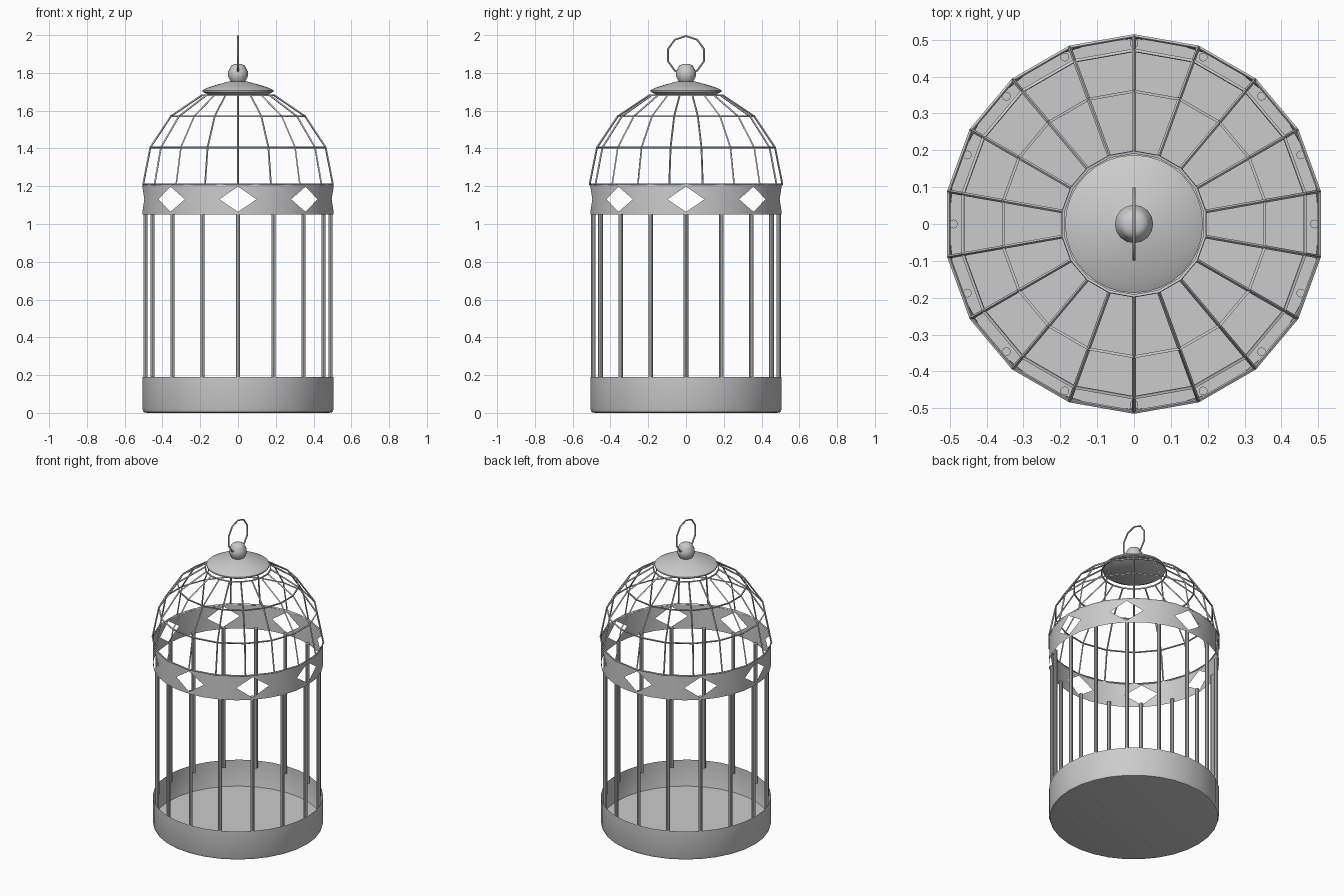
import bpy, bmesh
from math import sin, cos, pi, radians

cube = bpy.data.objects.get("Cube")
if cube:
    bpy.data.objects.remove(cube)

metal = bpy.data.materials.new("grey_metal")
metal.use_nodes = True
GREY = (0.6, 0.6, 0.6, 1)
metal.diffuse_color = GREY
metal.node_tree.nodes["Principled BSDF"].inputs["Base Color"].default_value = GREY


def finish(name, bm, smooth=True):
    bmesh.ops.remove_doubles(bm, verts=bm.verts, dist=1e-5)
    mesh = bpy.data.meshes.new(name)
    bm.to_mesh(mesh)
    bm.free()
    mesh.materials.append(metal)
    obj = bpy.data.objects.new(name, mesh)
    bpy.context.collection.objects.link(obj)
    if smooth:
        bpy.ops.object.select_all(action='DESELECT')
        obj.select_set(True)
        bpy.context.view_layer.objects.active = obj
        bpy.ops.object.shade_smooth_by_angle(angle=radians(35))
    return obj


def revolve(bm, profile, sides, start=0.0):
    """Spin an (r, z) profile, listed bottom to top on the outside, around z."""
    rings = [[bm.verts.new((r * cos(start + 2 * pi * i / sides),
                            r * sin(start + 2 * pi * i / sides), z))
              for i in range(sides)] for r, z in profile]
    for low, high in zip(rings, rings[1:]):
        for i in range(sides):
            j = (i + 1) % sides
            bm.faces.new((low[i], low[j], high[j], high[i]))
    return rings


R = 0.506

# Base tray with an open top, a rounded foot and a floor plate
bm = bmesh.new()
rings = revolve(bm, [(0.48, 0), (0.5, 0.004), (R, 0.02), (R, 0.19)], 32)
bm.faces.new(rings[0][::-1])
finish("base_tray", bm)
bm = bmesh.new()
bmesh.ops.create_circle(bm, cap_ends=True, segments=32, radius=0.503)
bmesh.ops.translate(bm, verts=bm.verts, vec=(0, 0, 0.018))
finish("floor_plate", bm, False)

# Upright bars
bm = bmesh.new()
for i in range(16):
    a = 2 * pi * i / 16
    bar = bmesh.ops.create_cone(bm, cap_ends=True, segments=10, radius1=0.012,
                                radius2=0.012, depth=0.915)["verts"]
    bmesh.ops.translate(bm, verts=bar, vec=(0.49 * cos(a), 0.49 * sin(a), 0.6075))
finish("upright_bars", bm)

# Band pierced by eight diamonds, each two segments wide
bm = bmesh.new()
LOW, HIGH, MID = 1.05, 1.215, 1.131
STEP = 2 * pi / 32


def band_face(*points):
    bm.faces.new([bm.verts.new((R * cos(k * STEP), R * sin(k * STEP), z))
                  for k, z in points])


for c in range(0, 32, 4):
    for s in (-1, 1):
        pieces = [[(c + s, LOW), (c + 2 * s, LOW), (c + 2 * s, HIGH),
                   (c + s, HIGH), (c + s, MID)],
                  [(c, LOW), (c + s, LOW), (c + s, MID), (c, MID - 0.067)],
                  [(c, MID + 0.067), (c + s, MID), (c + s, HIGH), (c, HIGH)]]
        for p in pieces:
            band_face(*(p if s > 0 else p[::-1]))
finish("diamond_band", bm)

# Wire dome: a coarse half sphere turned into wires
bm = bmesh.new()
profile = [(0.51 * cos(k * pi / 8), 1.21 + 0.51 * sin(k * pi / 8)) for k in range(4)]
revolve(bm, profile, 18, pi / 2)
dome = finish("dome_wires", bm, False)
wire = dome.modifiers.new("wires", 'WIREFRAME')
wire.thickness = 0.01
wire.use_boundary = True

# Roof cap
bm = bmesh.new()
rings = revolve(bm, [(0.15, 1.68), (0.187, 1.70), (0.187, 1.708), (0.165, 1.72),
                     (0.11, 1.738), (0.05, 1.754), (0.02, 1.757)], 32)
bm.faces.new(rings[0][::-1])
bm.faces.new(rings[-1])
finish("roof_cap", bm)

# Ball finial
bm = bmesh.new()
rings = revolve(bm, [(0.03, 1.745), (0.042, 1.76), (0.052, 1.782), (0.052, 1.808),
                     (0.04, 1.83), (0.036, 1.838), (0.022, 1.846)], 16)
bm.faces.new(rings[0][::-1])
bm.faces.new(rings[-1])
finish("ball_finial", bm)

# Hanging ring standing in the side plane
bm = bmesh.new()
N, M = 10, 6
loops = []
for i in range(N):
    a = pi / 2 + 2 * pi * i / N
    loop = []
    for j in range(M):
        t = 2 * pi * j / M
        r = 0.101 + 0.005 * cos(t)
        loop.append(bm.verts.new((0.005 * sin(t), r * cos(a), 1.894 + r * sin(a))))
    loops.append(loop)
for i in range(N):
    for j in range(M):
        a, b = loops[i], loops[(i + 1) % N]
        k = (j + 1) % M
        bm.faces.new((a[j], b[j], b[k], a[k]))
bmesh.ops.recalc_face_normals(bm, faces=bm.faces)
finish("hanging_ring", bm)
